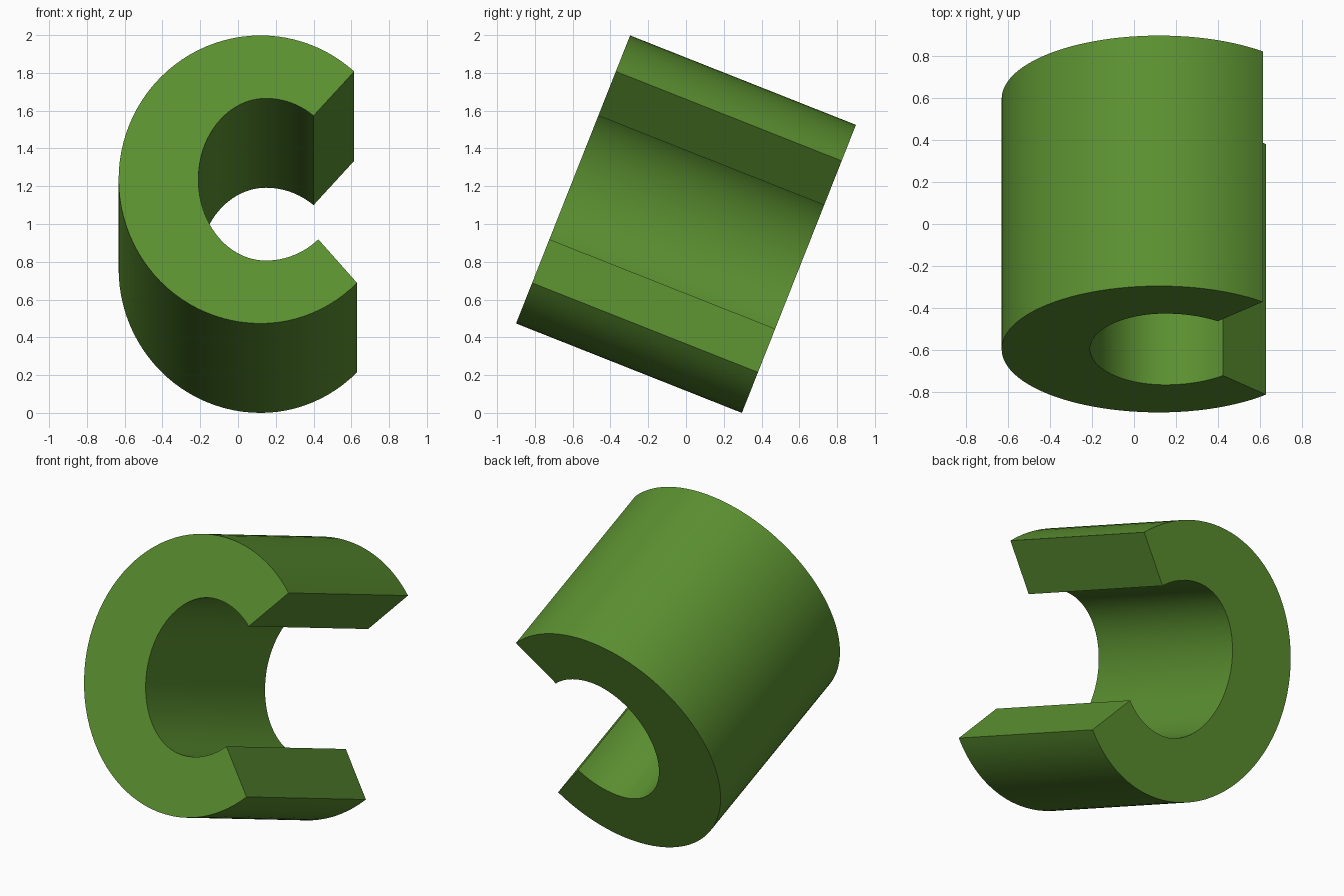
import bpy, bmesh, math
from mathutils import Matrix, Vector

if "Cube" in bpy.data.objects:
    bpy.data.objects.remove(bpy.data.objects["Cube"])

TILT = math.radians(21.6)
DEPTH = 1.286
N = 24


def arc(cx, left, b, top_end, low_end):
    """Open oval from the upper right tip, round the left, to the lower right tip."""
    t0 = math.asin(top_end[1] / b)
    t1 = math.asin(-low_end[1] / b)
    ra = (top_end[0] - cx) / math.cos(t0)
    rb = (low_end[0] - cx) / math.cos(t1)
    la = cx - left
    pts = []
    for i in range(N // 2):
        t = t0 + (math.pi / 2 - t0) * i / (N // 2)
        pts.append((cx + ra * math.cos(t), b * math.sin(t)))
    for i in range(2 * N):
        t = math.pi / 2 + math.pi * i / (2 * N)
        pts.append((cx + la * math.cos(t), b * math.sin(t)))
    for i in range(N // 2 + 1):
        t = -math.pi / 2 + (math.pi / 2 - t1) * i / (N // 2)
        pts.append((cx + rb * math.cos(t), b * math.sin(t)))
    return pts


outer = arc(0.12, -0.632, 0.82, (0.615, 0.615), (0.63, -0.589))
inner = arc(0.148, -0.21, 0.462, (0.40, 0.363), (0.425, -0.341))

# open ring: quad strip between the two ovals, then extruded to depth
bm = bmesh.new()
vo = [bm.verts.new((x, -DEPTH / 2, z)) for x, z in outer]
vi = [bm.verts.new((x, -DEPTH / 2, z)) for x, z in inner]
faces = [bm.faces.new((vo[i], vo[i + 1], vi[i + 1], vi[i])) for i in range(len(vo) - 1)]
ext = bmesh.ops.extrude_face_region(bm, geom=faces, use_keep_orig=True)
moved = [g for g in ext["geom"] if isinstance(g, bmesh.types.BMVert)]
bmesh.ops.translate(bm, verts=moved, vec=Vector((0, DEPTH, 0)))
bmesh.ops.recalc_face_normals(bm, faces=bm.faces)

# lean the ring backwards and stand it on the ground
bm.transform(Matrix.Translation((0, 0, 1)) @ Matrix.Rotation(-TILT, 4, 'X'))
low = min(v.co.z for v in bm.verts)
bm.transform(Matrix.Translation((0, 0, -low)))

mesh = bpy.data.meshes.new("open_ring")
bm.to_mesh(mesh)
bm.free()
ring = bpy.data.objects.new("open_ring", mesh)
bpy.context.collection.objects.link(ring)

green = bpy.data.materials.new("leaf green")
green.diffuse_color = (0.105, 0.28, 0.03, 1)
green.use_nodes = True
green.node_tree.nodes["Principled BSDF"].inputs["Base Color"].default_value = green.diffuse_color
mesh.materials.append(green)

bpy.context.view_layer.objects.active = ring
ring.select_set(True)
bpy.ops.object.shade_smooth_by_angle(angle=math.radians(30))
